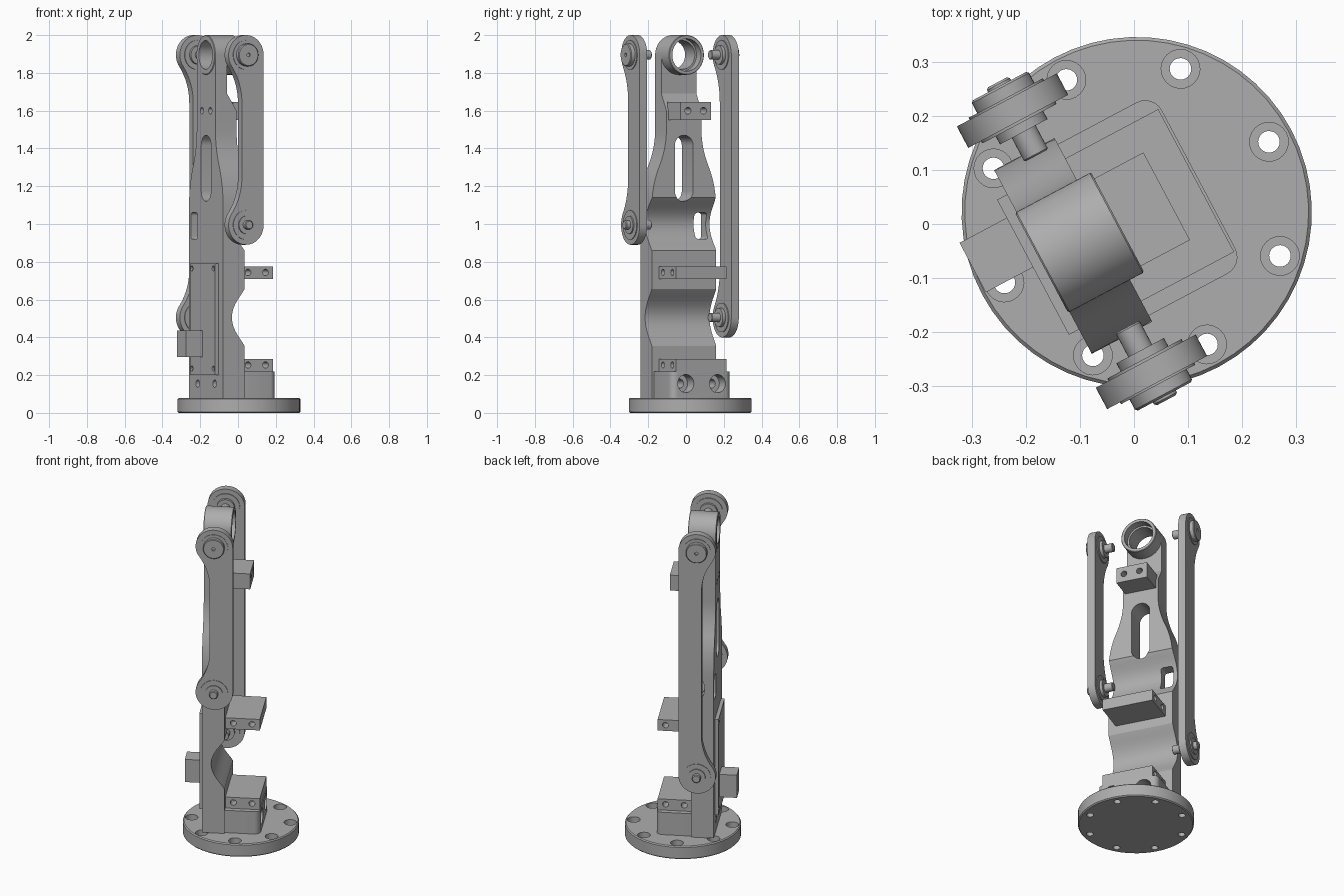
import bpy, bmesh, math
from mathutils import Matrix, Vector

cube = bpy.data.objects.get("Cube")
if cube:
    bpy.data.objects.remove(cube, do_unlink=True)

grey = bpy.data.materials.new("machined grey")
grey.use_nodes = True
grey.diffuse_color = (0.42, 0.42, 0.42, 1)
grey.node_tree.nodes["Principled BSDF"].inputs["Base Color"].default_value = grey.diffuse_color

# The assembly is modelled square, then turned on its base
PLACE = Matrix.Translation((0.005, 0.022, 0)) @ Matrix.Rotation(math.radians(28), 4, 'Z')
AXES = {'x': Vector((1, 0, 0)), 'y': Vector((0, 1, 0)), 'z': Vector((0, 0, 1))}
parts = []


def finish(name, bm):
    bmesh.ops.recalc_face_normals(bm, faces=bm.faces)
    me = bpy.data.meshes.new(name)
    bm.to_mesh(me)
    bm.free()
    me.materials.append(grey)
    ob = bpy.data.objects.new(name, me)
    bpy.context.scene.collection.objects.link(ob)
    parts.append(ob)
    return ob


def bevel(bm, edges, width, segments=1):
    bmesh.ops.bevel(bm, geom=edges, offset=width, segments=segments, affect='EDGES', profile=0.5)


def box(name, x, y, z, round_axis=None, radius=0.0):
    """Box from three ranges, with edges along one axis rounded if wanted."""
    bm = bmesh.new()
    size = [b - a for a, b in (x, y, z)]
    mid = [(a + b) / 2 for a, b in (x, y, z)]
    bmesh.ops.create_cube(bm, size=1, matrix=Matrix.Translation(mid) @ Matrix.Diagonal((*size, 1)))
    if round_axis:
        along = AXES[round_axis]
        edges = [e for e in bm.edges
                 if abs((e.verts[0].co - e.verts[1].co).normalized().dot(along)) > 0.9]
        bevel(bm, edges, radius, 6)
    return finish(name, bm)


def cyl(name, axis, span, at, r, r2=None, segments=40, edge=0.0):
    """Cylinder or cone along an axis; 'at' holds its other two coordinates."""
    pos = list(at)
    pos.insert('xyz'.index(axis), sum(span) / 2)
    turn = Vector((0, 0, 1)).rotation_difference(AXES[axis]).to_matrix().to_4x4()
    bm = bmesh.new()
    bmesh.ops.create_cone(bm, cap_ends=True, segments=segments, radius1=r,
                          radius2=r if r2 is None else r2, depth=span[1] - span[0],
                          matrix=Matrix.Translation(pos) @ turn)
    if edge:
        bevel(bm, [e for f in bm.faces if len(f.verts) > 4 for e in f.edges], edge)
    return finish(name, bm)


def prism(name, outline, axis, span):
    """Extrude an upright outline along x or y."""
    bm = bmesh.new()
    a, b = span
    place = (lambda p: (a, *p)) if axis == 'x' else (lambda p: (p[0], a, p[1]))
    face = bm.faces.new([bm.verts.new(place(p)) for p in outline])
    out = bmesh.ops.extrude_face_region(bm, geom=[face])
    moved = [v for v in out["geom"] if isinstance(v, bmesh.types.BMVert)]
    bmesh.ops.translate(bm, verts=moved, vec=AXES[axis] * (b - a))
    return finish(name, bm)


def combine(ob, tools, op='DIFFERENCE'):
    """Boolean the tools into the part, then discard them."""
    for tool in tools:
        mod = ob.modifiers.new("shape", 'BOOLEAN')
        mod.object, mod.operation, mod.solver = tool, op, 'EXACT'
    ev = ob.evaluated_get(bpy.context.evaluated_depsgraph_get())
    me = bpy.data.meshes.new_from_object(ev)
    ob.modifiers.clear()
    ob.data = me
    for tool in tools:
        parts.remove(tool)
        bpy.data.objects.remove(tool, do_unlink=True)
    return ob


def curve(p0, p1, p2, n=10):
    p0, p1, p2 = Vector(p0), Vector(p1), Vector(p2)
    return [tuple(p0 * (1 - t)**2 + p1 * 2 * t * (1 - t) + p2 * t * t)
            for t in (i / n for i in range(n + 1))]


FRONT, BACK, HALF, NECK, TOP = -0.197, -0.07, 0.193, 0.105, 1.895

# Base flange with counterbored bolt holes
base = cyl("base_flange", 'z', (0, 0.08), (0, 0), 0.325, segments=56, edge=0.006)
holes = []
for i in range(8):
    a = i * math.pi / 4
    at = (0.278 * math.cos(a), 0.278 * math.sin(a))
    holes += [cyl("cut", 'z', (-0.1, 0.2), at, 0.02, segments=24),
              cyl("cut", 'z', (0.035, 0.2), at, 0.036, segments=24)]
combine(base, holes)


# Column: scalloped side outline crossed with a tapering front outline
def scallop(mid, half, depth, n=16):
    steps = [2 * i / n - 1 for i in range(n + 1)]
    return [(BACK - depth * (1 - t * t)**1.25, mid + half * t) for t in steps]


side = [(FRONT, 0.08), (BACK, 0.08)] + scallop(0.505, 0.15, 0.075) + scallop(1.0, 0.14, 0.075)
side += [(BACK, 1.6), (-0.127, 1.69), (-0.127, TOP), (FRONT, TOP)]
flank = [(HALF, 0.08)] + curve((HALF, 1.08), (HALF, 1.2), (0.15, 1.3))
flank += curve((0.15, 1.3), (NECK, 1.4), (NECK, 1.5))[1:] + [(NECK, TOP)]
column = prism("column", side, 'y', (-HALF - 0.01, HALF + 0.01))
taper = prism("cut", flank + [(-v, z) for v, z in reversed(flank)], 'x', (-0.5, 0.3))
combine(column, [taper], 'INTERSECT')
combine(column, [cyl("eye", 'x', (-0.2, -0.04), (0, TOP), NECK, segments=64, edge=0.003)], 'UNION')

# Openings in the column: bearing bore, long slot, cable window, bolt holes
cuts = [cyl("cut", 'x', (-0.5, 0.3), (0, TOP), 0.076, segments=48),
        cyl("cut", 'x', (-0.09, 0.3), (0, TOP), 0.086, segments=48),
        box("cut", (-0.5, 0.3), (-0.055, 0.055), (1.12, 1.47), 'x', 0.0545),
        box("cut", (-0.5, 0.3), (0.097, 0.17), (0.92, 1.06), 'x', 0.015)]
for s in (-1, 1):
    cuts += [cyl("cut", 'x', (-0.5, 0.3), (s * 0.095, 0.155), 0.02, segments=20),
             cyl("cut", 'x', (-0.5, 0.3), (s * 0.047, 1.6), 0.018, segments=20)]
combine(column, cuts)

# Foot block bolted behind the column
foot = box("foot_block", (BACK - 0.04, 0.13), (-0.18, 0.18), (0.08, 0.218), 'z', 0.035)
cuts = []
for s in (-1, 1):
    cuts += [cyl("cut", 'x', (-0.5, 0.3), (s * 0.095, 0.155), 0.024, segments=20),
             cyl("cut", 'x', (0.06, 0.3), (s * 0.095, 0.155), 0.048, segments=32)]
combine(foot, cuts)

# Two shelf brackets with side holes
for name, z in (("lower_bracket", 0.218), ("middle_bracket", 0.708)):
    shelf = box(name, (BACK - 0.015, 0.125), (-0.15, 0.15), (z, z + 0.068))
    combine(shelf, [cyl("cut", 'y', (s * 0.15 - 0.06, s * 0.15 + 0.06), (u, z + 0.036), 0.017, segments=20)
                    for u in (-0.025, 0.08) for s in (-1, 1)])

# Upper mounting block with through holes
upper = box("upper_block", (BACK - 0.015, 0.063), (-0.092, 0.092), (1.55, 1.645))
combine(upper, [cyl("cut", 'x', (-0.5, 0.3), (s * 0.047, 1.6), 0.018, segments=20) for s in (-1, 1)])

# Front cover plate and connector box
cover = box("front_cover", (-0.218, FRONT + 0.002), (-0.142, 0.142), (0.2, 0.79))
combine(cover, [cyl("cut", 'x', (-0.3, -0.208), (s * 0.122, z), 0.014, segments=16)
                for s in (-1, 1) for z in (0.235, 0.765)])
box("connector_box", (-0.317, -0.216), (0, 0.104), (0.295, 0.435))

# Side links: round ends, straight back edge and waisted front edge
PIVOT, R, WAIST = -0.115, 0.105, -0.14


def link_end(z):
    """Upper half of a link, from back edge over the eye to the waist."""
    arc = [(PIVOT + R * math.cos(math.radians(a)), z + R * math.sin(math.radians(a)))
           for a in range(0, 216, 5)]
    return arc + curve(arc[-1], (WAIST, z - 0.148), (WAIST, z - 0.255))[1:]


def link(name, s, low):
    def span(a, b):
        return tuple(sorted((s * a, s * b)))

    head = link_end(TOP)
    tail = [(u, TOP + low - z) for u, z in reversed(head)]
    prism(name + "_link", head + tail, 'y', span(0.252, 0.297))
    for end, z in (("upper", TOP), ("lower", low)):
        at, tag = (PIVOT, z), name + "_" + end
        cyl(tag + "_seat", 'y', span(0.247, 0.301), at, 0.078)
        cyl(tag + "_collar", 'y', span(0.23, 0.25), at, 0.05)
        cyl(tag + "_shaft", 'y', span(0.18, 0.25), at, 0.025, segments=28, edge=0.003)
        if end == "upper":
            cap = cyl(tag + "_cap", 'y', span(0.295, 0.326), at, 0.06, edge=0.004)
            combine(cap, [cyl("cut", 'y', span(0.316, 0.35), at, 0.01, segments=16)])
        else:
            cyl(tag + "_washer", 'y', span(0.295, 0.308), at, 0.048)
            cyl(tag + "_pin", 'y', span(0.3, 0.334), at, 0.024, segments=28, edge=0.004)


link("short", -1, 0.995)
link("long", 1, 0.505)

# Place everything and smooth the round surfaces
for ob in parts:
    ob.data.transform(PLACE)
    ob.data.shade_smooth()
    ob.data.set_sharp_from_angle(angle=math.radians(30))
